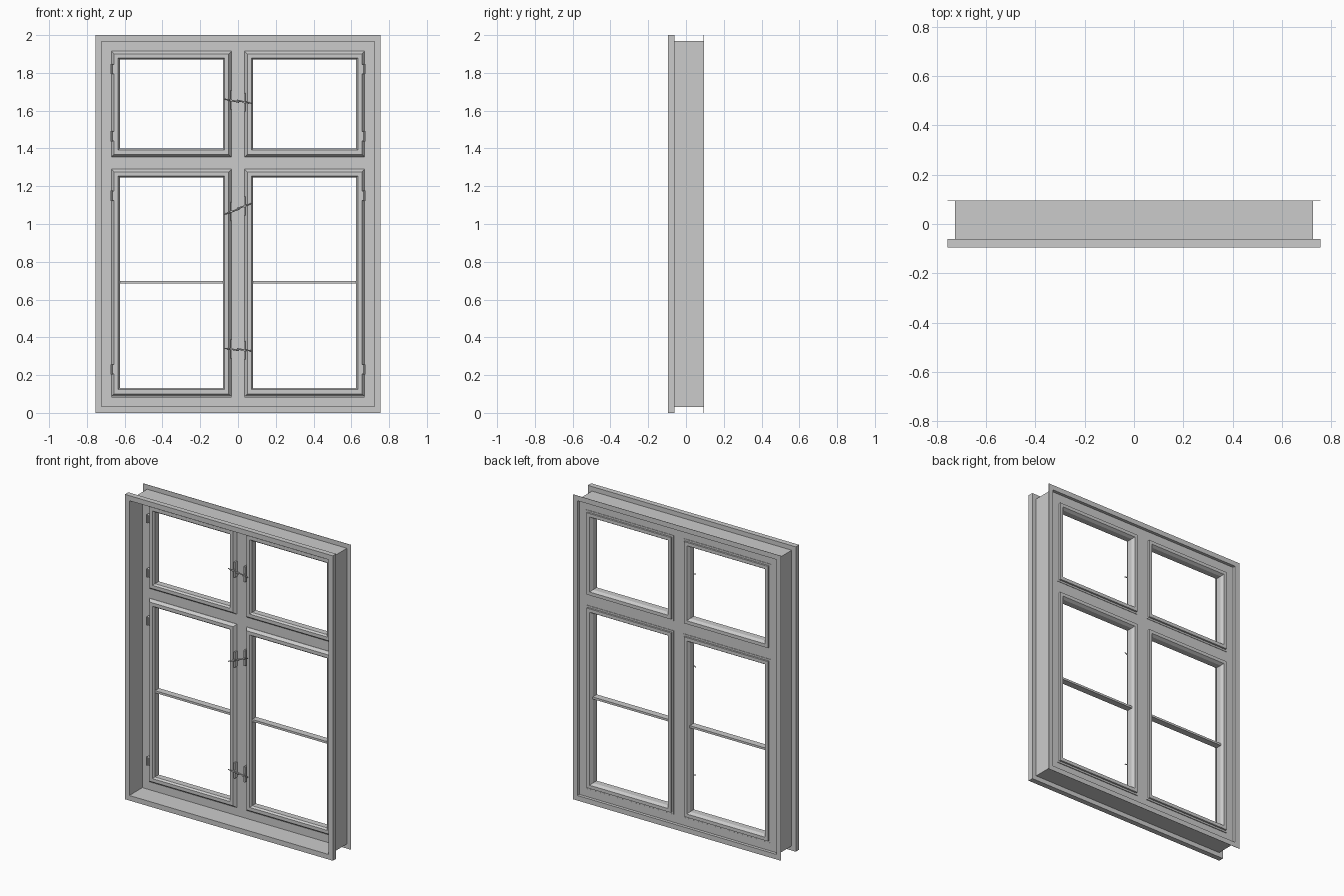
import bpy, bmesh
from mathutils import Vector

if "Cube" in bpy.data.objects:
    bpy.data.objects.remove(bpy.data.objects["Cube"])


def finish(name, bm):
    bmesh.ops.recalc_face_normals(bm, faces=bm.faces)
    me = bpy.data.meshes.new(name)
    bm.to_mesh(me)
    bm.free()
    ob = bpy.data.objects.new(name, me)
    bpy.context.collection.objects.link(ob)
    return ob


def ring(name, x0, x1, z0, z1, profile):
    """Mitred rectangular frame; profile is a closed loop of (inset, y)."""
    bm = bmesh.new()
    loops = []
    for d, y in profile:
        loops.append([bm.verts.new(p) for p in (
            (x0 + d, y, z0 + d), (x1 - d, y, z0 + d),
            (x1 - d, y, z1 - d), (x0 + d, y, z1 - d))])
    for i, a in enumerate(loops):
        b = loops[(i + 1) % len(loops)]
        for k in range(4):
            m = (k + 1) % 4
            bm.faces.new((a[k], a[m], b[m], b[k]))
    return finish(name, bm)


def box(name, x0, x1, y0, y1, z0, z1):
    bm = bmesh.new()
    bmesh.ops.create_cube(bm, size=1)
    for v in bm.verts:
        v.co = Vector(((x0 + x1) / 2 + v.co.x * (x1 - x0),
                       (y0 + y1) / 2 + v.co.y * (y1 - y0),
                       (z0 + z1) / 2 + v.co.z * (z1 - z0)))
    return finish(name, bm)


def rod(name, a, b, r0, r1):
    a, b = Vector(a), Vector(b)
    bm = bmesh.new()
    bmesh.ops.create_cone(bm, cap_ends=True, segments=8, radius1=r0,
                          radius2=r1, depth=(b - a).length)
    q = (b - a).to_track_quat('Z', 'Y')
    for v in bm.verts:
        v.co = q @ v.co + (a + b) / 2
    return finish(name, bm)


# Outer casing: thick front flange, reveal walls, thin rear flange
ring("casing", -.755, .755, 0, 2, [
    (0, -.095), (.033, -.095), (.033, .095), (0, .095),
    (0, .093), (.03, .093), (.03, -.06), (0, -.06)])

# Fixed frame with mullion and transoms
FY0, FY1 = .04, .075
ring("fixed_frame", -.724, .724, .031, 1.969,
     [(0, FY0), (.054, FY0), (.054, FY1), (0, FY1)])
box("mullion", -.035, .035, FY0, FY1, .085, 1.915)
for s in (-1, 1):
    x0, x1 = sorted((s * .035, s * .67))
    box("transom", x0, x1, FY0, FY1, 1.29, 1.355)

# Opening sashes with bevelled mouldings
SASH = [(0, .038), (.014, .02), (.036, .02), (.045, .032), (.045, .072),
        (.034, .09), (.012, .09), (.012, .078), (0, .078)]
for s in (-1, 1):
    x0, x1 = sorted((s * .035, s * .67))
    ring("upper_sash", x0, x1, 1.355, 1.915, SASH)
    ring("lower_sash", x0, x1, .087, 1.29, SASH)
    box("glazing_bar", x0 + .044, x1 - .044, .032, .075, .684, .698)

    # Hinges on the outer stiles
    for z in (1.82, 1.465, 1.15, .23):
        h0, h1 = sorted((s * .655, s * .676))
        box("hinge_plate", h0, h1, .014, .04, z - .025, z + .025)
        rod("hinge_pin", (s * .67, .016, z - .027),
            (s * .67, .016, z + .027), .006, .006)

# Latches: a backplate, spindle and tilted lever on each side
for zc, tilt in ((1.65, -.011), (1.08, .029), (.335, -.007)):
    for s in (-1, 1):
        x = s * .036
        z = zc + s * tilt * .5
        box("latch_plate", x - .005, x + .005, .012, .04, z - .05, z + .05)
        rod("latch_spindle", (x, .02, z), (x, -.004, z), .006, .006)
        rod("latch_lever", (s * .072, 0, zc + s * tilt),
            (-s * .006, 0, zc - s * .1 * tilt + s * .003), .003, .005)
